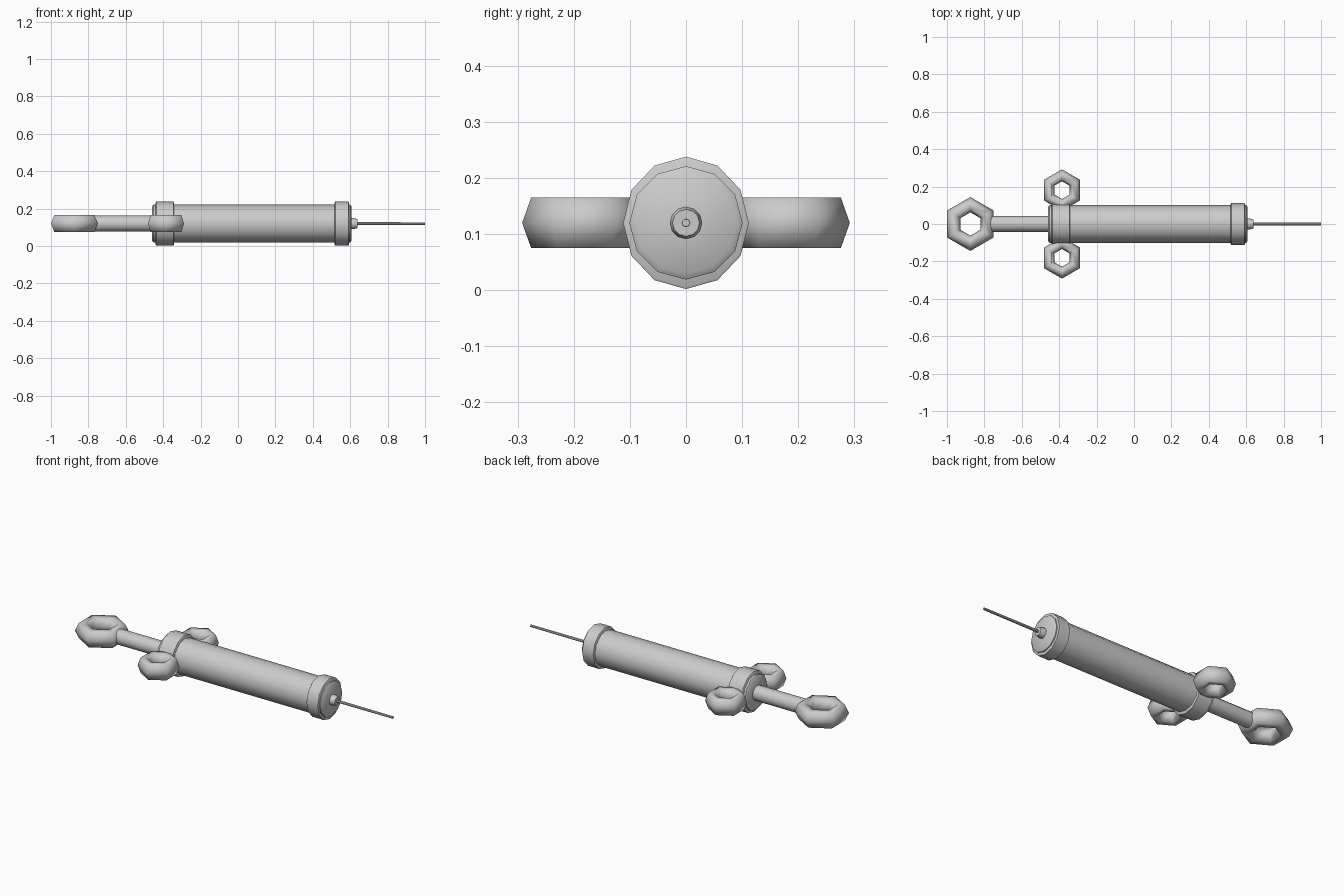
import bpy, bmesh, math

if "Cube" in bpy.data.objects:
    bpy.data.objects.remove(bpy.data.objects["Cube"])

AXIS_Z = 0.12


def make_object(name, bm, angle):
    bmesh.ops.recalc_face_normals(bm, faces=bm.faces[:])
    mesh = bpy.data.meshes.new(name)
    bm.to_mesh(mesh)
    bm.free()
    obj = bpy.data.objects.new(name, mesh)
    bpy.context.collection.objects.link(obj)
    bpy.ops.object.select_all(action='DESELECT')
    obj.select_set(True)
    bpy.context.view_layer.objects.active = obj
    bpy.ops.object.shade_smooth_by_angle(angle=math.radians(angle))
    return obj


def lathe_x(name, profile, sides=12, y_scale=1.0):
    """Closed solid turned about the x axis from (x, radius) pairs."""
    bm = bmesh.new()
    rings = []
    for x, r in profile:
        ring = []
        for i in range(sides):
            a = math.tau * i / sides
            ring.append(bm.verts.new((x, r * math.sin(a) * y_scale,
                                      AXIS_Z + r * math.cos(a))))
        rings.append(ring)
    for lo, hi in zip(rings, rings[1:]):
        for i in range(sides):
            j = (i + 1) % sides
            bm.faces.new((lo[i], lo[j], hi[j], hi[i]))
    bm.faces.new(rings[0])
    bm.faces.new(rings[-1])
    return make_object(name, bm, 40)


def hex_ring(name, cx, cy, major, minor, half_height):
    """Six-sided ring lying flat, with a six-sided section."""
    bm = bmesh.new()
    n = 6
    verts = []
    for i in range(n):
        a = math.tau * i / n + math.pi / 2
        row = []
        for k in range(n):
            b = math.tau * k / n
            r = major + minor * math.cos(b)
            z = half_height * math.sin(b) / math.sin(math.pi / 3)
            row.append(bm.verts.new((cx + r * math.cos(a),
                                     cy + r * math.sin(a), AXIS_Z + z)))
        verts.append(row)
    for i in range(n):
        for k in range(n):
            i2, k2 = (i + 1) % n, (k + 1) % n
            bm.faces.new((verts[i][k], verts[i2][k], verts[i2][k2], verts[i][k2]))
    return make_object(name, bm, 180)


# Barrel with lightly bevelled ends
lathe_x("barrel", [(-0.46, 0.09), (-0.452, 0.101), (0.6, 0.101), (0.608, 0.09)])

# Raised bands at both ends of the barrel
for name, x0, x1 in (("grip_collar", -0.44, -0.343), ("front_cap", 0.517, 0.594)):
    lathe_x(name, [(x0, 0.113), (x0 + 0.003, 0.118),
                   (x1 - 0.003, 0.118), (x1, 0.113)], y_scale=0.95)

# Nozzle and needle
lathe_x("nozzle", [(0.6, 0.029), (0.62, 0.029), (0.64, 0.024)])
lathe_x("needle", [(0.63, 0.008), (1.0, 0.007)], sides=8)

# Plunger rod and thumb ring
lathe_x("plunger_rod", [(-0.775, 0.043), (-0.44, 0.043)])
hex_ring("thumb_ring", -0.875, 0.0, 0.103, 0.041, 0.045)

# Finger rings on both sides of the collar
for side, s in (("left", 1), ("right", -1)):
    hex_ring("finger_ring_" + side, -0.385, s * 0.181, 0.079, 0.032, 0.045)
